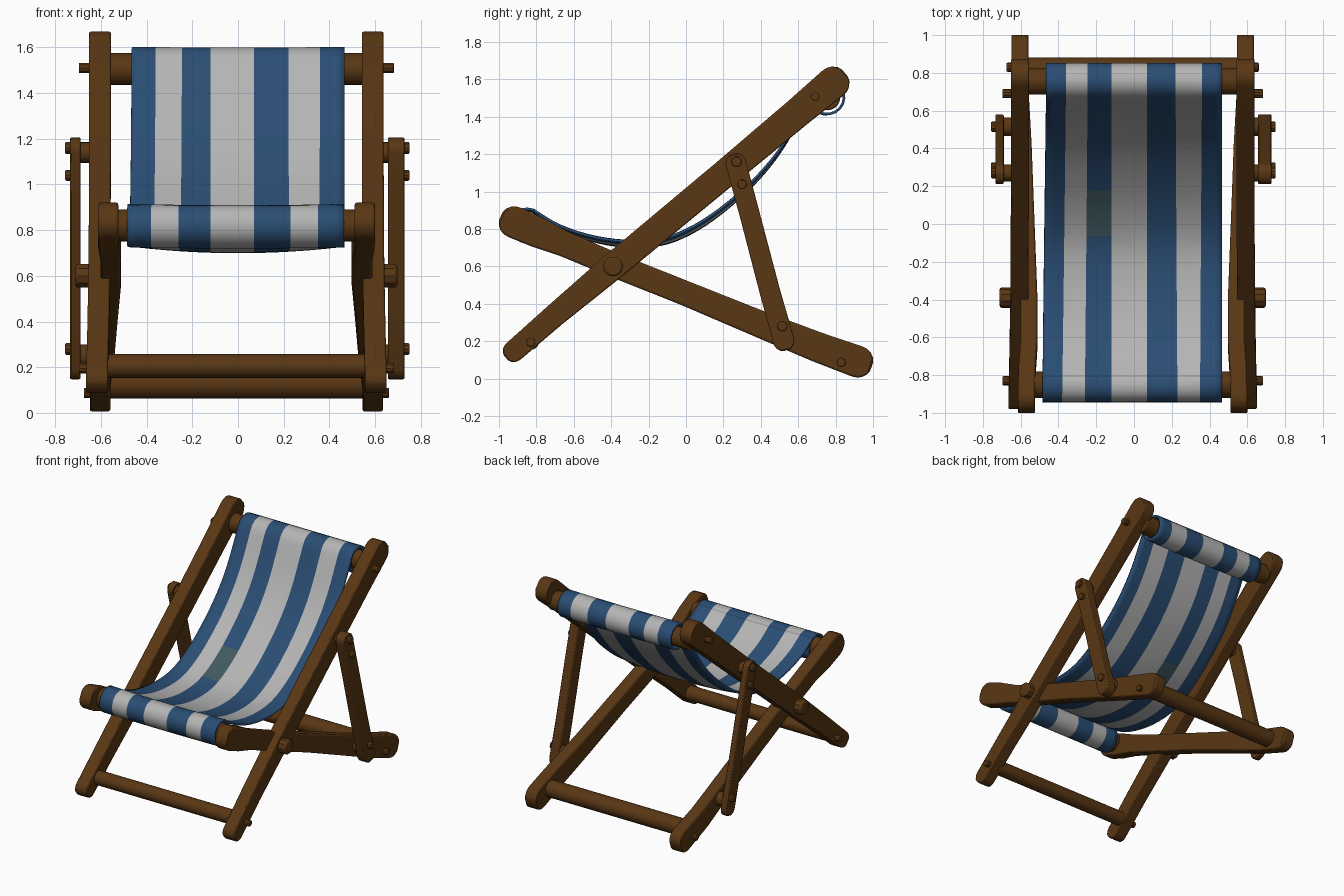
import bpy, bmesh, math
from mathutils import Vector

if "Cube" in bpy.data.objects:
    bpy.data.objects.remove(bpy.data.objects["Cube"])


def material(name, rgb):
    m = bpy.data.materials.new(name)
    m.diffuse_color = (*rgb, 1)
    m.use_nodes = True
    m.node_tree.nodes["Principled BSDF"].inputs["Base Color"].default_value = m.diffuse_color
    return m


WOOD = material("brown wood", (0.10, 0.038, 0.007))
BLUE = material("blue cloth", (0.023, 0.075, 0.175))
WHITE = material("white cloth", (0.46, 0.46, 0.46))
PATCH = material("grey green patch", (0.05, 0.10, 0.115))


def finish(bm, name, mats, bevel=0.0, angle=35):
    bmesh.ops.recalc_face_normals(bm, faces=bm.faces)
    me = bpy.data.meshes.new(name)
    bm.to_mesh(me)
    bm.free()
    for m in mats:
        me.materials.append(m)
    ob = bpy.data.objects.new(name, me)
    bpy.context.collection.objects.link(ob)
    bpy.ops.object.select_all(action='DESELECT')
    ob.select_set(True)
    bpy.context.view_layer.objects.active = ob
    if bevel:
        b = ob.modifiers.new("bevel", 'BEVEL')
        b.width, b.segments, b.limit_method, b.angle_limit = bevel, 2, 'ANGLE', math.radians(50)
    bpy.ops.object.shade_smooth_by_angle(angle=math.radians(angle))
    return ob


def rod(name, x0, x1, y, z, r, sides=20, bevel=0.008):
    """Round bar lying along x."""
    bm = bmesh.new()
    rings = [[bm.verts.new((x, y + r * math.cos(2 * math.pi * i / sides),
                            z + r * math.sin(2 * math.pi * i / sides))) for i in range(sides)]
             for x in (x0, x1)]
    for i in range(sides):
        j = (i + 1) % sides
        bm.faces.new((rings[0][i], rings[0][j], rings[1][j], rings[1][i]))
    bm.faces.new(rings[0])
    bm.faces.new(rings[1])
    return finish(bm, name, [WOOD], bevel)


def plank(name, stations, thick, bevel=0.018):
    """Board through stations (x, y, z, half width), with rounded ends at the first and last."""
    st = [(Vector(s[:3]), s[3]) for s in stations]

    def end(a, b):
        d = (a[0] - b[0])
        d.x = 0
        d.normalize()
        w = a[1]
        return [(a[0] + d * w * k, w * f)
                for k, f in ((0.0, 1), (0.32, .96), (0.6, .83), (0.85, .58), (0.97, .3))]
    full = end(st[0], st[1])[::-1] + st[1:-1] + end(st[-1], st[-2])
    bm = bmesh.new()
    rings = []
    for i, (p, w) in enumerate(full):
        t = full[min(i + 1, len(full) - 1)][0] - full[max(i - 1, 0)][0]
        n = Vector((0, -t.z, t.y)).normalized()
        h = Vector((thick / 2, 0, 0))
        rings.append([bm.verts.new(p + a * h + b * n * w) for a, b in ((1, 1), (1, -1), (-1, -1), (-1, 1))])
    for a, b in zip(rings, rings[1:]):
        for i in range(4):
            j = (i + 1) % 4
            bm.faces.new((a[i], a[j], b[j], b[i]))
    bm.faces.new(rings[0])
    bm.faces.new(rings[-1])
    return finish(bm, name, [WOOD], bevel)


OFF = -0.007  # the frame sits very slightly left of centre
for side, s in (("left", -1), ("right", 1)):
    def X(v):
        return OFF + s * v
    # long back rail
    plank(side + "_back_rail", [(X(.61), -.92, .148, .058), (X(.605), -.7, .34, .062),
                                (X(.60), -.39, .60, .072), (X(.597), .2, 1.09, .075),
                                (X(.597), .6, 1.425, .08), (X(.597), .785, 1.58, .087)], .095)
    # seat rail, bending outwards towards the rear
    plank(side + "_seat_rail", [(X(.562), -.915, .835, .085), (X(.56), -.8, .785, .082),
                                (X(.55), -.65, .72, .068), (X(.55), -.39, .61, .066),
                                (X(.565), 0, .455, .066), (X(.58), .4, .29, .072),
                                (X(.597), .7, .17, .08), (X(.597), .915, .092, .085)], .09)
    # side strut with spacers
    xs, th = (-.712, .045) if s < 0 else (.692, .072)
    plank(side + "_strut", [(xs, .267, 1.15, .055), (xs, .34, .88, .054), (xs, .45, .46, .055),
                            (xs, .522, .205, .057)], th)
    for n, (y, z, r) in {"upper": (.27, 1.14, .045), "lower": (.515, .25, .05)}.items():
        rod(f"{side}_{n}_spacer", X(.60), xs, y, z, r)
    # bolt heads and the crossing pivot
    out = xs + s * (th / 2 + .022)
    for i, (y, z, r) in enumerate(((.27, 1.16, .028), (.30, 1.04, .025), (.515, .28, .027))):
        rod(f"{side}_strut_bolt_{i}", xs, out, y, z, r, 10, .005)
    for n, y, z, x in (("top", .69, 1.51, .69), ("front_foot", -.83, .195, .69), ("rear_foot", .83, .087, .668)):
        rod(f"{side}_{n}_bolt", X(.56), X(x), y, z, .024, 10, .005)
    rod(side + "_pivot", X(.53), X(.705), -.39, .60, .054, 10, .012)

# cross bars
TOP, FRONT = (.755, 1.505), (-.85, .82)
rod("top_bar", -.58, .57, *TOP, .07)
rod("front_bar", -.55, .54, *FRONT, .07)
rod("front_stretcher", -.59, .58, -.835, .205, .052)
rod("rear_stretcher", -.58, .57, .82, .125, .062)


# sling: profile loops round both bars, with a curve hanging in between
def arc(c, r, a0, a1, n):
    return [(c[0] + r * math.cos(math.radians(a0 + (a1 - a0) * i / n)),
             c[1] + r * math.sin(math.radians(a0 + (a1 - a0) * i / n))) for i in range(n + 1)]


def smooth(pts, n=5):
    res = []
    P = [Vector(p) for p in pts]
    for i in range(1, len(P) - 2):
        a, b, c, d = P[i - 1:i + 3]
        for k in range(n):
            t = k / n
            res.append(.5 * (2 * b + (c - a) * t + (2 * a - 5 * b + 4 * c - d) * t * t
                             + (3 * b - a - 3 * c + d) * t ** 3))
    return res


loop_a = arc(FRONT, .088, -290, -290 + 355, 18)[::-1]
loop_a = arc(FRONT, .088, 425, 70, 18)
loop_b = arc(TOP, .09, 155, -200, 18)
hang = smooth([loop_a[-2], loop_a[-1], (-.68, .82), (-.5, .76), (-.3, .735), (-.1, .755), (.1, .85),
               (.3, 1.005), (.45, 1.16), (.56, 1.32), loop_b[0], loop_b[1]])
prof = [(p[0], p[1]) for p in loop_a[:-1]] + [(p.x, p.y) for p in hang] + loop_b

front_x = (-.485, -.38, -.26, -.12, .07, .23, .35, .465)
back_x = (-.465, -.36, -.245, -.12, .07, .22, .36, .467)
SUB = 3
bm = bmesh.new()
rows = []
for y, z in prof:
    t = min(max((y + .9) / 1.65, 0), 1)
    edges = [a + (b - a) * t for a, b in zip(front_x, back_x)]
    sag = .03 * math.sin(math.pi * t) ** .7 if 0 < t < 1 else 0
    row = []
    for i in range(7 * SUB + 1):
        k, f = divmod(i, SUB)
        x = edges[k] if f == 0 else edges[k] + (edges[k + 1] - edges[k]) * f / SUB
        row.append(bm.verts.new((x, y, z - sag * (1 - (x / .47) ** 2))))
    rows.append(row)
for a, b in zip(rows, rows[1:]):
    for i in range(7 * SUB):
        f = bm.faces.new((a[i], a[i + 1], b[i + 1], b[i]))
        stripe = i // SUB
        f.material_index = stripe % 2
        # faded patch on one blue stripe
        if stripe == 2 and -.06 < f.calc_center_median().y < .18:
            f.material_index = 2
sling = finish(bm, "striped_sling", [BLUE, WHITE, PATCH], 0, 60)
sol = sling.modifiers.new("thickness", 'SOLIDIFY')
sol.thickness, sol.offset = .014, 0
